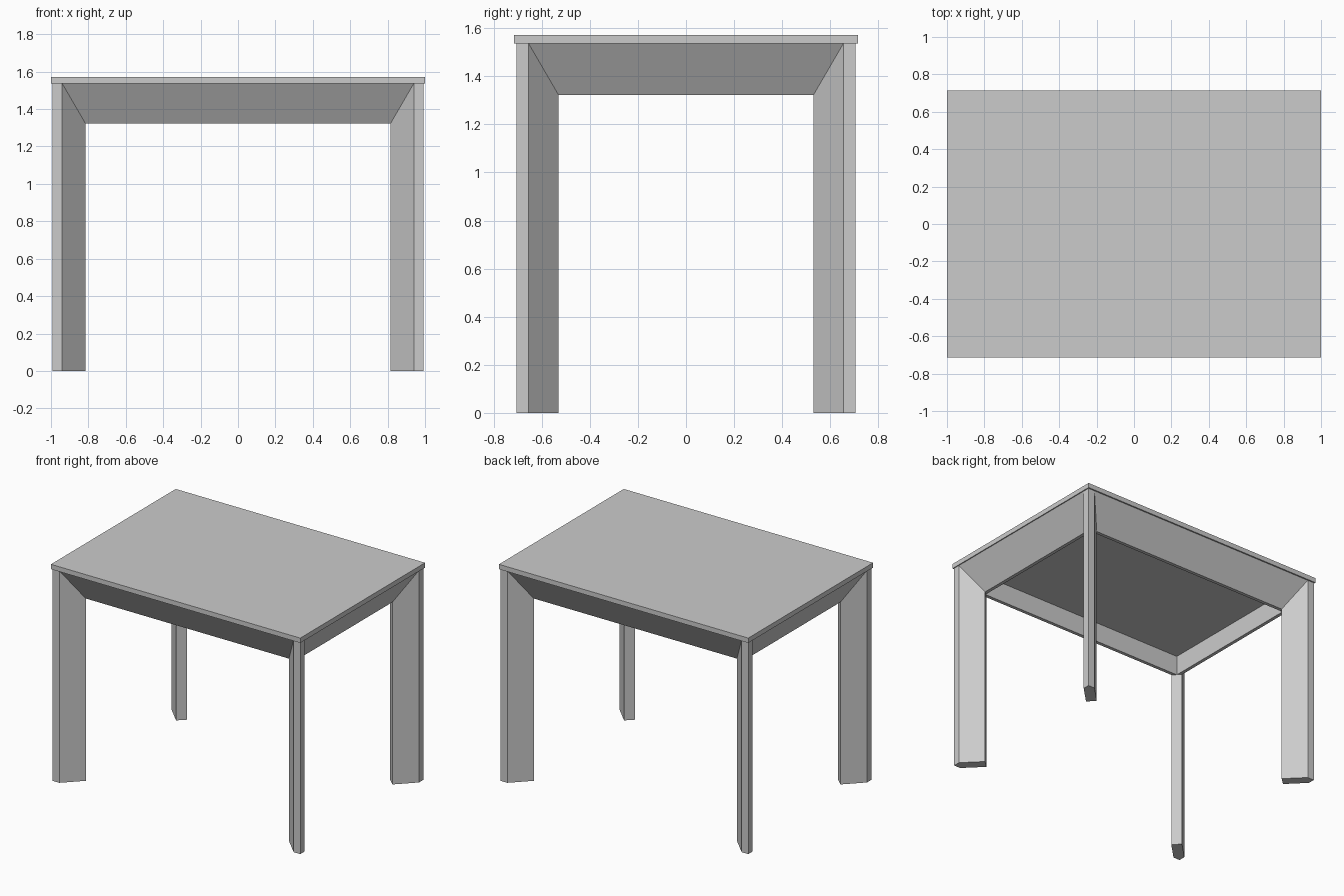
import bpy
import bmesh

cube = bpy.data.objects.get("Cube")
if cube:
    bpy.data.objects.remove(cube)

TOP, UNDER, CEILING, APRON_LOW = 1.572, 1.537, 1.465, 1.322
HALF_X, HALF_Y = 1.0, 0.715
LEG_X, LEG_Y = 0.993, 0.705     # outer corner of the frame
FACE_X, FACE_Y = 0.053, 0.05    # widths of the leg's outer faces
SLOPE = 0.125                   # inward run of the slope

# Single painted colour
grey = bpy.data.materials.new("light grey")
grey.use_nodes = True
grey.diffuse_color = (0.6, 0.6, 0.6, 1)
grey.node_tree.nodes["Principled BSDF"].inputs["Base Color"].default_value = (0.6, 0.6, 0.6, 1)


def finish(name, bm):
    bmesh.ops.recalc_face_normals(bm, faces=bm.faces)
    mesh = bpy.data.meshes.new(name)
    bm.to_mesh(mesh)
    bm.free()
    mesh.materials.append(grey)
    obj = bpy.data.objects.new(name, mesh)
    bpy.context.collection.objects.link(obj)


def rectangle(bm, hx, hy, z):
    return [bm.verts.new((sx * hx, sy * hy, z))
            for sx, sy in ((-1, -1), (1, -1), (1, 1), (-1, 1))]


def bridge(bm, ring_a, ring_b):
    n = len(ring_a)
    for i in range(n):
        j = (i + 1) % n
        bm.faces.new((ring_a[i], ring_a[j], ring_b[j], ring_b[i]))


def stack(name, section):
    # Closed solid through rectangular rings of (half x, half y, z)
    bm = bmesh.new()
    rings = [rectangle(bm, *ring) for ring in section]
    for ring_a, ring_b in zip(rings, rings[1:]):
        bridge(bm, ring_a, ring_b)
    bm.faces.new(rings[0])
    bm.faces.new(rings[-1])
    finish(name, bm)


# Thin table top
stack("table_top", [(HALF_X, HALF_Y, UNDER), (HALF_X, HALF_Y, TOP)])

# Sloping apron body with a shallow, straight-walled recess underneath
rim = SLOPE + 0.025
stack("apron_body", [(LEG_X - inset, LEG_Y - inset, z) for inset, z in
                     ((0, UNDER), (SLOPE, APRON_LOW), (rim, APRON_LOW), (rim, CEILING))])


# Five-sided diagonal legs, the top cut to the slope of the apron
def leg(name, sx, sy):
    plan = [(0, 0, UNDER), (FACE_X, 0, UNDER), (FACE_X + SLOPE, SLOPE, APRON_LOW),
            (SLOPE, FACE_Y + SLOPE, APRON_LOW), (0, FACE_Y, UNDER)]
    bm = bmesh.new()
    foot = [bm.verts.new((sx * (LEG_X - u), sy * (LEG_Y - v), 0)) for u, v, z in plan]
    head = [bm.verts.new((sx * (LEG_X - u), sy * (LEG_Y - v), z)) for u, v, z in plan]
    bridge(bm, foot, head)
    bm.faces.new(foot)
    bm.faces.new(head[1:])
    bm.faces.new((head[0], head[1], head[4]))
    finish(name, bm)


for side, sx in (("left", 1), ("right", -1)):
    for end, sy in (("front", -1), ("back", 1)):
        leg(f"{end}_{side}_leg", sx, sy)
